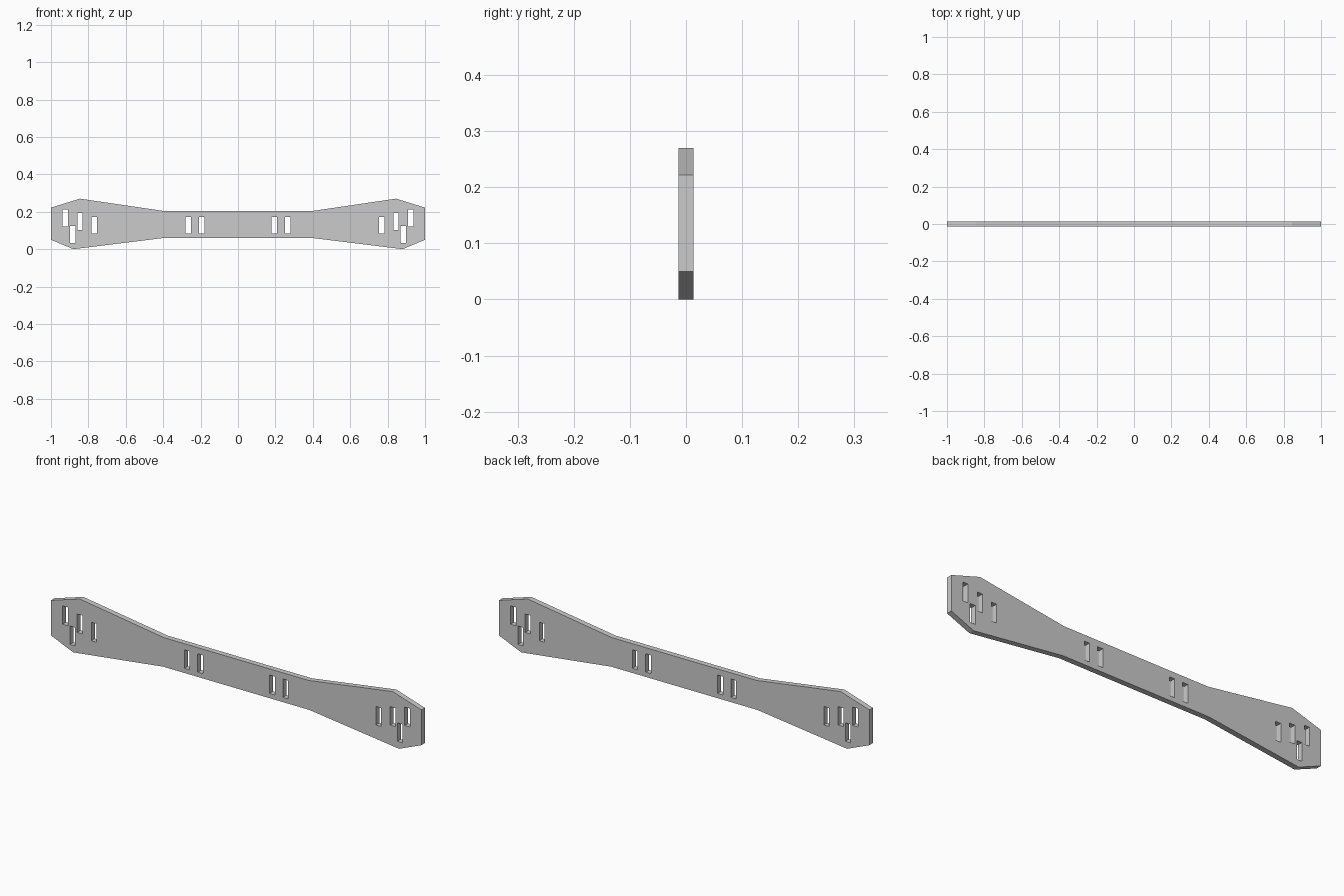
import bpy, math

if "Cube" in bpy.data.objects:
    bpy.data.objects.remove(bpy.data.objects["Cube"])

THICK = 0.027
SLOT_W, SLOT_H = 0.028, 0.09

# Half outline from lower middle to upper middle (x, z)
half = [(0.395, 0.06), (0.88, 0.0), (1.0, 0.05),
        (1.0, 0.222), (0.845, 0.27), (0.39, 0.203)]
outline = half + [(-x, z) for x, z in reversed(half)]

# Slot centres on one side (x, z), mirrored to the other
slots = [(0.194, 0.128), (0.266, 0.128), (0.769, 0.128),
         (0.845, 0.148), (0.884, 0.079), (0.924, 0.167)]

curve = bpy.data.curves.new("slotted_bar", 'CURVE')
curve.dimensions = '2D'
curve.fill_mode = 'BOTH'
curve.extrude = THICK / 2


def add_loop(points):
    s = curve.splines.new('POLY')
    s.points.add(len(points) - 1)
    for p, (x, z) in zip(s.points, points):
        p.co = (x, z, 0, 1)
    s.use_cyclic_u = True
    s.use_smooth = False


# Plate profile with slots as inner loops
add_loop(outline)
for cx, cz in slots:
    for side in (-1, 1):
        x, w, h = cx * side, SLOT_W / 2, SLOT_H / 2
        add_loop([(x - w, cz - h), (x - w, cz + h), (x + w, cz + h), (x + w, cz - h)])

# Stand the plate upright and turn it into a mesh
bar = bpy.data.objects.new("slotted_bar", curve)
bpy.context.collection.objects.link(bar)
bar.rotation_euler = (math.radians(90), 0, 0)
bpy.context.view_layer.objects.active = bar
bar.select_set(True)
bpy.ops.object.convert(target='MESH')
bpy.ops.object.transform_apply(location=False, rotation=True, scale=False)
bpy.ops.object.shade_flat()
